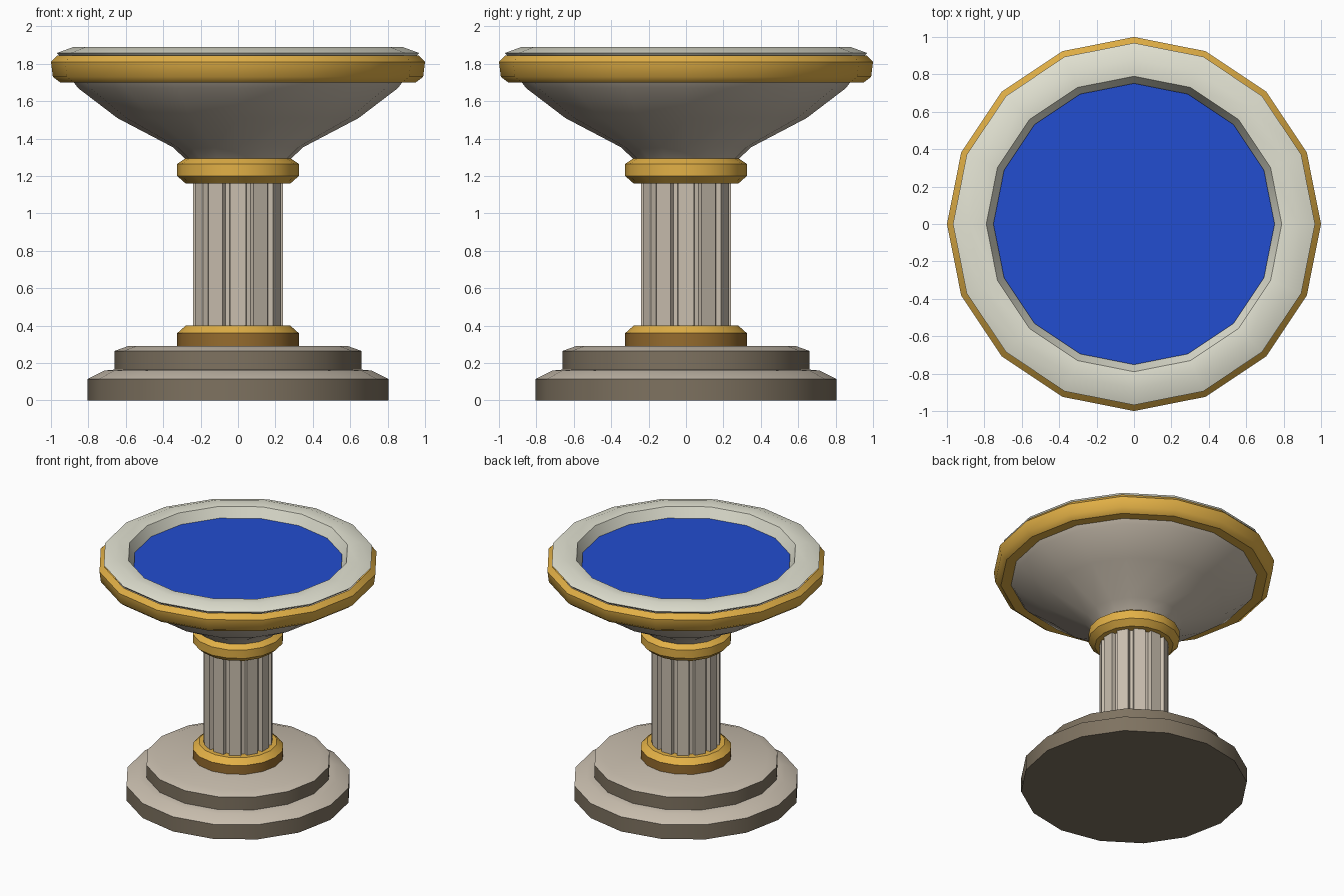
import bpy, math

if "Cube" in bpy.data.objects:
    bpy.data.objects.remove(bpy.data.objects["Cube"])

SIDES = 16


def srgb(r, g, b):
    def lin(c):
        c /= 255
        return c / 12.92 if c <= 0.04045 else ((c + 0.055) / 1.055) ** 2.4
    return (lin(r), lin(g), lin(b), 1)


def material(name, rgb):
    m = bpy.data.materials.new(name)
    m.diffuse_color = srgb(*rgb)
    m.use_nodes = True
    m.node_tree.nodes["Principled BSDF"].inputs["Base Color"].default_value = m.diffuse_color
    return m


stone = material("light_stone", (202, 191, 175))
dark_stone = material("dark_stone", (126, 114, 96))
gold = material("gold", (226, 176, 70))
bronze = material("dark_gold", (150, 108, 46))
marble = material("pale_marble", (226, 226, 210))
blue = material("water_blue", (34, 77, 208))


def finish(name, verts, faces, mats, dark=(), angle=30):
    """Make the object; faces whose number is in dark use the second material."""
    me = bpy.data.meshes.new(name)
    me.from_pydata(verts, [], faces)
    for m in mats:
        me.materials.append(m)
    for i in dark:
        me.polygons[i].material_index = 1
    ob = bpy.data.objects.new(name, me)
    bpy.context.collection.objects.link(ob)
    bpy.ops.object.select_all(action='DESELECT')
    bpy.context.view_layer.objects.active = ob
    ob.select_set(True)
    bpy.ops.object.shade_smooth_by_angle(angle=math.radians(angle))
    return ob


def lathe(name, profile, mats, bottom=False, top=False, dark_bands=(), angle=30):
    """Revolve (radius, height) points, listed bottom to top on the outside."""
    n = SIDES
    verts = [(r * math.cos(2 * math.pi * k / n), r * math.sin(2 * math.pi * k / n), z)
             for r, z in profile for k in range(n)]
    faces = [(i * n + k, i * n + (k + 1) % n, (i + 1) * n + (k + 1) % n, (i + 1) * n + k)
             for i in range(len(profile) - 1) for k in range(n)]
    dark = [b * n + k for b in dark_bands for k in range(n)]
    if bottom:
        if dark_bands:
            dark.append(len(faces))
        faces.append(tuple(reversed(range(n))))
    if top:
        faces.append(tuple(range(len(verts) - n, len(verts))))
    return finish(name, verts, faces, mats, dark, angle)


# Stepped base: dark risers and underside, light treads
lathe("base_steps", [(0.805, 0), (0.805, 0.115), (0.715, 0.16), (0.66, 0.165),
                     (0.66, 0.265), (0.59, 0.29)], [stone, dark_stone],
      True, True, dark_bands=(0, 3))

# Gold collars under and over the column
lathe("lower_collar", [(0.325, 0.285), (0.325, 0.36), (0.28, 0.4)], [gold, bronze],
      True, True, dark_bands=(0,))
lathe("upper_collar", [(0.28, 1.16), (0.325, 1.2), (0.325, 1.265), (0.28, 1.295)],
      [gold], True, True)

# Fluted column: wide ridges separated by narrow grooves
FLUTES = 12
ring = []
for f in range(FLUTES):
    for offset, r in ((-0.33, 0.245), (0.33, 0.245), (0.4, 0.215), (0.6, 0.215)):
        a = 2 * math.pi * (f + offset) / FLUTES
        ring.append((r * math.cos(a), r * math.sin(a)))
n = len(ring)
finish("fluted_column",
       [(x, y, z) for z in (0.38, 1.18) for x, y in ring],
       [(k, (k + 1) % n, n + (k + 1) % n, n + k) for k in range(n)], [stone])

# Flaring bowl underside
lathe("bowl", [(0.28, 1.29), (0.35, 1.355), (0.645, 1.51), (0.855, 1.67), (0.885, 1.71)],
      [stone], True)

# Gold band around the bowl, soft lower edge and crisp upper bevel
lathe("bowl_band", [(0.95, 1.70), (0.99, 1.73), (1.0, 1.81), (0.965, 1.845)],
      [gold], angle=50)
lathe("band_underside", [(0.86, 1.70), (0.95, 1.70)], [gold])

# Pale rim and inner lip
lathe("rim", [(0.95, 1.84), (0.968, 1.858), (0.88, 1.89), (0.79, 1.88), (0.75, 1.79)],
      [marble])

# Water surface
lathe("water", [(0.75, 1.79), (0.752, 1.805)], [blue], True, True)
